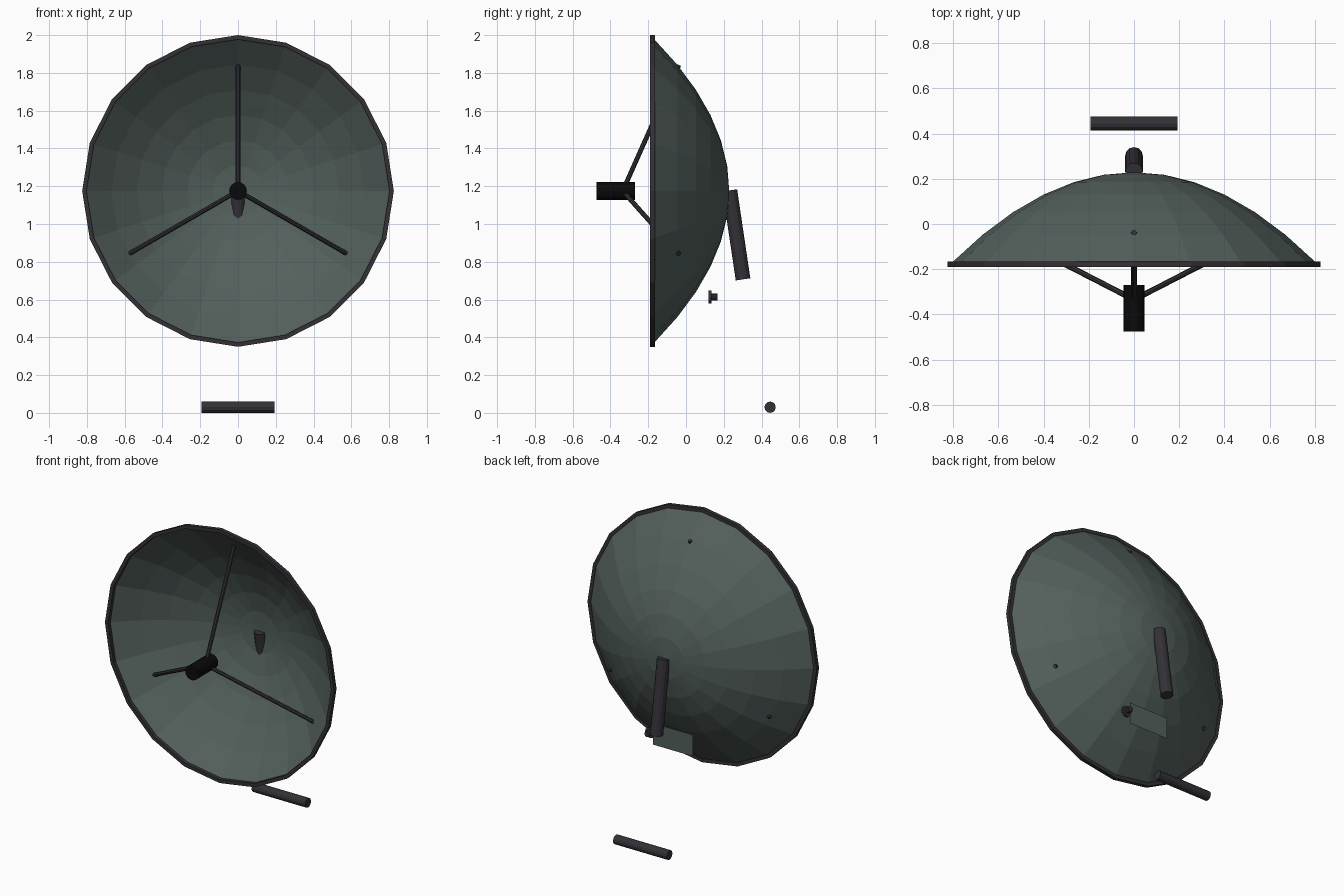
import bpy, bmesh, math
from mathutils import Vector

if "Cube" in bpy.data.objects:
    bpy.data.objects.remove(bpy.data.objects["Cube"])

CZ = 1.175      # height of the dish axis
SIDES = 20


def material(name, rgb):
    m = bpy.data.materials.new(name)
    m.diffuse_color = (*rgb, 1)
    m.use_nodes = True
    m.node_tree.nodes["Principled BSDF"].inputs["Base Color"].default_value = m.diffuse_color
    return m


GREEN = material("grey_green", (0.088, 0.118, 0.108))
DARK = material("dark_grey", (0.034, 0.031, 0.038))
BLACK = material("black", (0.003, 0.003, 0.003))


def finish(bm, name, mat):
    me = bpy.data.meshes.new(name)
    bm.to_mesh(me)
    bm.free()
    ob = bpy.data.objects.new(name, me)
    me.materials.append(mat)
    bpy.context.collection.objects.link(ob)
    return ob


def rod(name, a, b, r, sides, mat):
    """Flat-shaded cylinder between two points."""
    a, b = Vector(a), Vector(b)
    bm = bmesh.new()
    bmesh.ops.create_cone(bm, cap_ends=True, segments=sides, radius1=r, radius2=r,
                          depth=(b - a).length)
    ob = finish(bm, name, mat)
    ob.location = (a + b) / 2
    ob.rotation_mode = 'QUATERNION'
    ob.rotation_quaternion = (b - a).to_track_quat('Z', 'Y')
    return ob


def lathe(name, profile, mat, closed=False):
    """Revolve (radius, y) points around the dish axis."""
    bm = bmesh.new()
    vs = [bm.verts.new((0, y, CZ + r)) for r, y in profile]
    pairs = list(zip(vs, vs[1:])) + ([(vs[-1], vs[0])] if closed else [])
    edges = [bm.edges.new(p) for p in pairs]
    bmesh.ops.spin(bm, geom=vs + edges, cent=(0, 0, CZ), axis=(0, 1, 0),
                   angle=math.tau, steps=SIDES, use_duplicate=False)
    bmesh.ops.remove_doubles(bm, verts=bm.verts, dist=0.0005)
    bmesh.ops.recalc_face_normals(bm, faces=bm.faces)
    return finish(bm, name, mat)


# Parabolic reflector and its rim
lathe("dish", [(0.803 * i / 6, 0.229 - 0.397 * (i / 6) ** 2) for i in range(7)], GREEN)
lathe("rim", [(0.802, -0.165), (0.825, -0.165), (0.825, -0.19), (0.802, -0.19)], DARK, True)

# Receiver at the focus, with three struts from the reflector
rod("receiver", (0, -0.475, CZ), (0, -0.27, CZ), 0.047, 16, BLACK)
for i in range(3):
    t = math.tau * i / 3
    c, s = math.cos(t), math.sin(t)
    rod(f"strut_{i + 1}", (0.025 * s, -0.324, CZ + 0.025 * c),
        (0.667 * s, -0.038, CZ + 0.667 * c), 0.0125, 8, DARK)

# Mast behind the dish, and the cross bar on the ground
rod("mast", (0, 0.232, 1.178), (0, 0.302, 0.707), 0.039, 12, DARK)
rod("ground_bar", (-0.193, 0.445, 0.03), (0.193, 0.445, 0.03), 0.03, 12, DARK)

# Thin plate behind the lower dish
bm = bmesh.new()
bm.faces.new([bm.verts.new((x, 0.133, z)) for x, z in
              ((0.143, 0.54), (-0.143, 0.54), (-0.143, 0.68), (0.143, 0.68))])
finish(bm, "back_plate", GREEN)

# Small knob at the end of the plate
rod("knob_disc", (0.165, 0.12, 0.613), (0.165, 0.135, 0.613), 0.035, 12, DARK)
rod("knob_stem", (0.165, 0.13, 0.613), (0.165, 0.167, 0.613), 0.018, 10, DARK)
